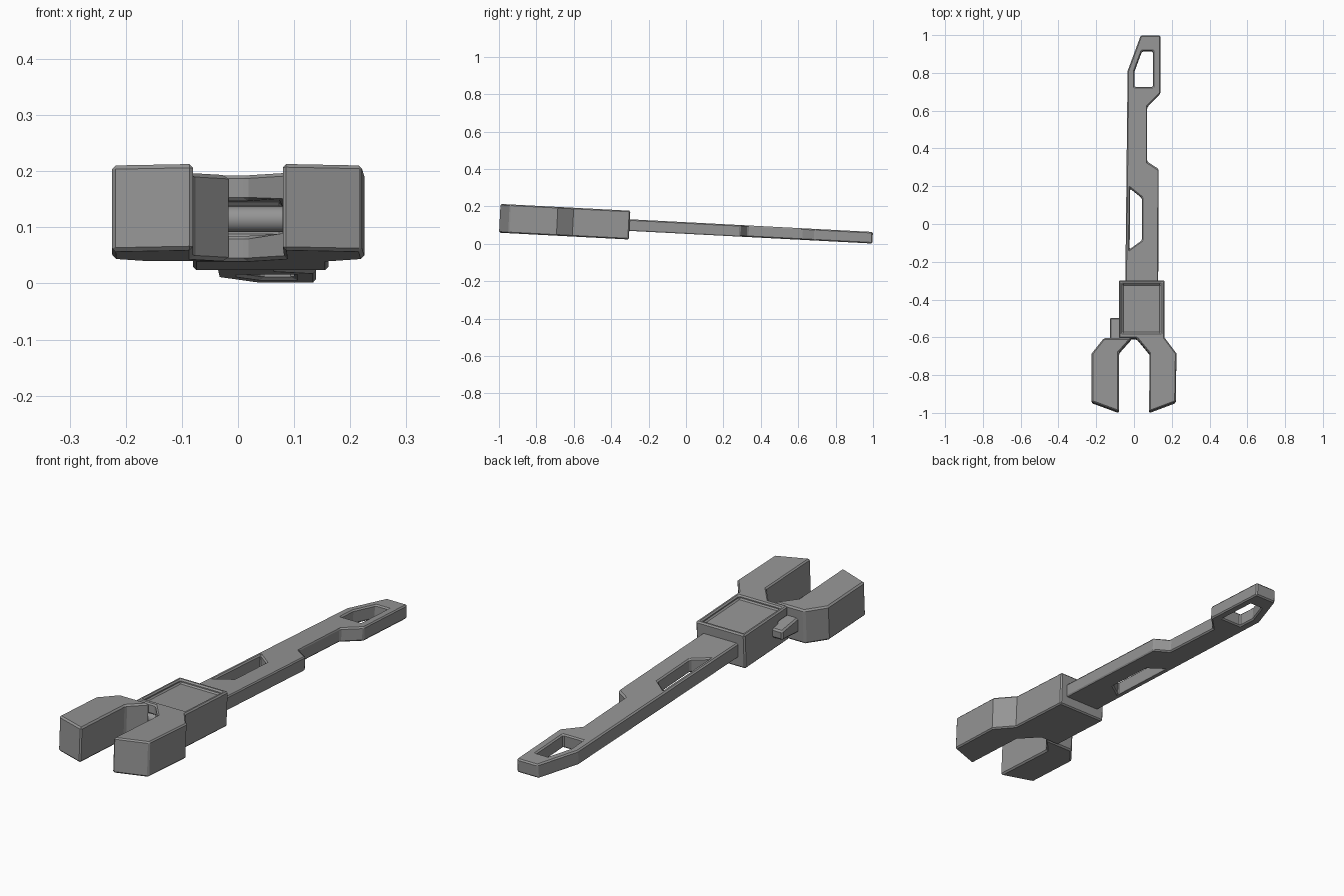
import bpy, bmesh, math

if "Cube" in bpy.data.objects:
    bpy.data.objects.remove(bpy.data.objects["Cube"])

TILT, LIFT = -0.052, 0.0845   # the whole tool leans slightly down toward the handle end

steel = bpy.data.materials.new("dark_steel")
steel.diffuse_color = (0.3, 0.3, 0.3, 1)
steel.use_nodes = True
steel.node_tree.nodes["Principled BSDF"].inputs["Base Color"].default_value = steel.diffuse_color


def prism(name, pts, z0, z1):
    """Extrude a plan outline from z0 to z1, then lean it with the tool."""
    bm = bmesh.new()
    face = bm.faces.new([bm.verts.new((x, y, z0)) for x, y in pts])
    up = bmesh.ops.extrude_face_region(bm, geom=[face])["geom"]
    bmesh.ops.translate(bm, vec=(0, 0, z1 - z0),
                        verts=[v for v in up if isinstance(v, bmesh.types.BMVert)])
    bmesh.ops.recalc_face_normals(bm, faces=bm.faces[:])
    me = bpy.data.meshes.new(name)
    bm.to_mesh(me)
    bm.free()
    me.materials.append(steel)
    ob = bpy.data.objects.new(name, me)
    bpy.context.collection.objects.link(ob)
    ob.rotation_euler.x = TILT
    ob.location.z = LIFT
    return ob


def rect(x0, x1, y0, y1):
    return [(x0, y0), (x1, y0), (x1, y1), (x0, y1)]


def finish(ob, cutters=(), width=0.007):
    """Cut the openings, chamfer the edges, bake and drop the cutters."""
    for c in cutters:
        c.hide_render = True
        m = ob.modifiers.new("cut", 'BOOLEAN')
        m.operation, m.solver, m.object = 'DIFFERENCE', 'EXACT', c
    b = ob.modifiers.new("chamfer", 'BEVEL')
    b.width, b.segments = width, 1
    b.limit_method, b.angle_limit = 'ANGLE', math.radians(40)
    b.use_clamp_overlap = False
    bpy.context.view_layer.update()
    dg = bpy.context.evaluated_depsgraph_get()
    me = bpy.data.meshes.new_from_object(ob.evaluated_get(dg))
    ob.modifiers.clear()
    ob.data = me
    for c in cutters:
        bpy.data.objects.remove(c)


# Handle with a hanging hole and a grip window
handle = prism("handle", [
    (-0.046, -0.33), (-0.034, 0.81), (0.036, 0.999), (0.139, 0.999), (0.139, 0.69),
    (0.07, 0.62), (0.07, 0.33), (0.131, 0.29), (0.128, -0.33)], -0.031, 0.031)
hang_hole = prism("hang_hole_cutter", [
    (0.003, 0.724), (0.003, 0.81), (0.042, 0.915), (0.1, 0.915), (0.1, 0.724)], -0.1, 0.1)
window = prism("window_cutter", [
    (-0.023, -0.135), (-0.02, 0.188), (0.042, 0.138), (0.042, -0.088)], -0.1, 0.1)
finish(handle, [hang_hole, window], 0.006)

# Head block with fixed jaw, top recess and adjuster slot
head = prism("head_and_fixed_jaw", [
    (-0.08, -0.302), (-0.08, -0.609), (0.015, -0.609), (0.082, -0.69), (0.08, -0.999),
    (0.221, -0.946), (0.225, -0.69), (0.161, -0.605), (0.161, -0.302)], -0.077, 0.077)
recess = prism("recess_cutter", rect(-0.062, 0.142, -0.582, -0.322), 0.06, 0.2)
slot = prism("slot_cutter", rect(-0.2, 0.079, -0.72, -0.545), -0.031, 0.031)
finish(head, [recess, slot], 0.006)

# Moving jaw
jaw = prism("moving_jaw", [
    (-0.012, -0.609), (-0.08, -0.685), (-0.08, -0.999), (-0.225, -0.946),
    (-0.224, -0.69), (-0.16, -0.609)], -0.077, 0.077)
finish(jaw, (), 0.007)

# Tongue that slides the moving jaw along the slot, tapering toward the handle
tongue = prism("jaw_tongue", rect(-0.128, -0.06, -0.63, -0.498), -0.035, 0.035)
for v in tongue.data.vertices:
    if v.co.y > -0.55:
        v.co.z *= 0.6
finish(tongue, (), 0.007)

# Adjuster roller in the slot
bpy.ops.mesh.primitive_cylinder_add(
    vertices=24, radius=0.023, depth=0.16,
    location=(0.005, -0.575, LIFT - TILT * 0.575), rotation=(0, math.pi / 2, 0))
roller = bpy.context.object
roller.name = "adjuster_roller"
roller.data.materials.append(steel)
bpy.ops.object.shade_smooth_by_angle()
